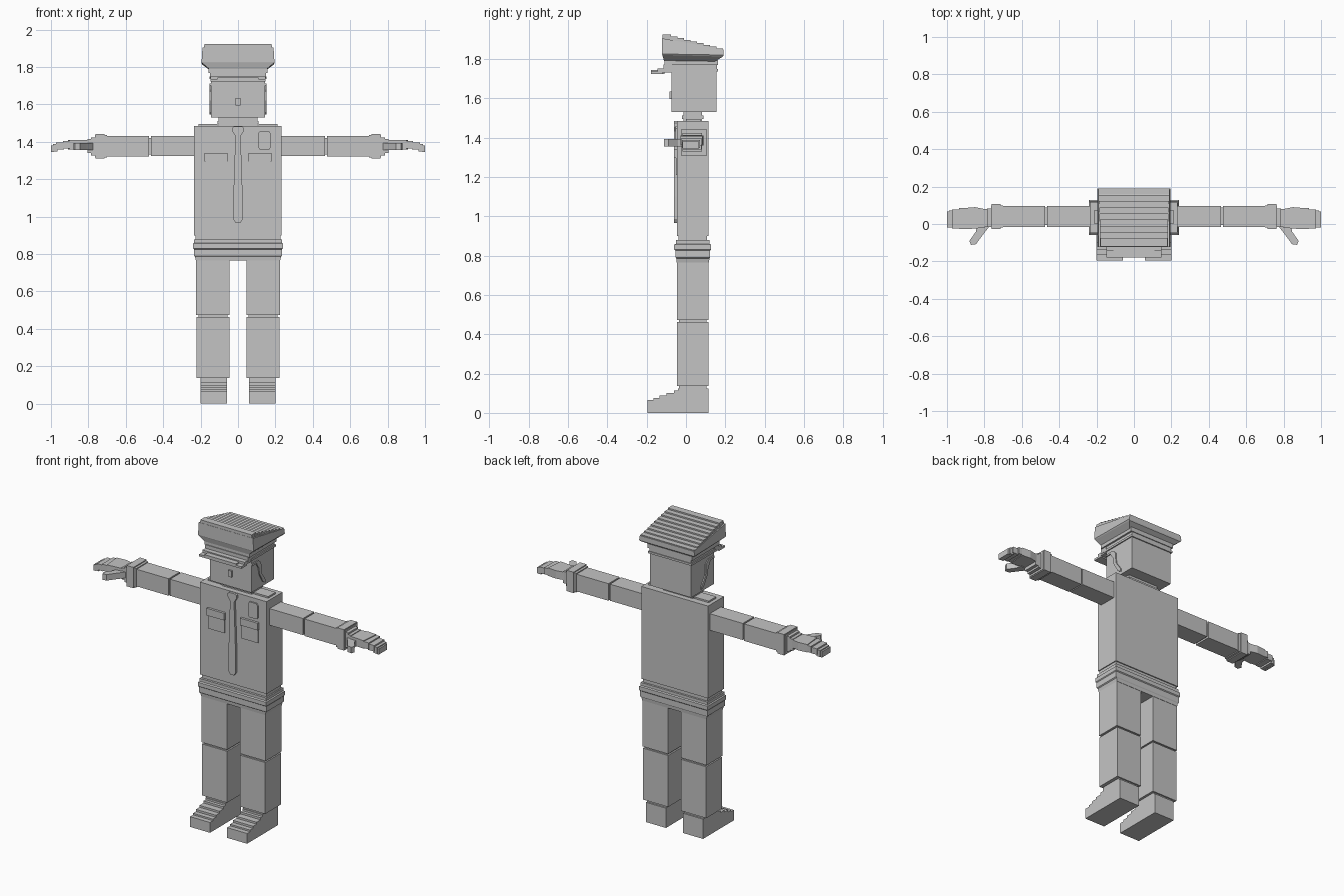
import bpy, bmesh
from mathutils import Matrix

grey = bpy.data.materials.new("light grey")
grey.diffuse_color = (0.55, 0.55, 0.55, 1)


def finish(name, bm):
    bmesh.ops.recalc_face_normals(bm, faces=bm.faces)
    me = bpy.data.meshes.new(name)
    bm.to_mesh(me)
    bm.free()
    me.materials.append(grey)
    ob = bpy.data.objects.new(name, me)
    bpy.context.collection.objects.link(ob)
    return ob


def boxes(name, items, both=False):
    """Each item is x0, x1, y0, y1, z0, z1; both repeats it mirrored in x."""
    bm = bmesh.new()
    for x0, x1, y0, y1, z0, z1 in items:
        for s in ((1, -1) if both else (1,)):
            m = Matrix.Translation((s * (x0 + x1) / 2, (y0 + y1) / 2, (z0 + z1) / 2))
            size = Matrix.Diagonal((x1 - x0, y1 - y0, z1 - z0, 1))
            bmesh.ops.create_cube(bm, size=1, matrix=m @ size)
    return finish(name, bm)


def prism(name, pts, a, b, axis, both=False):
    """Extrude a 2D profile from a to b along the axis (x: y,z  y: x,z  z: x,y)."""
    put = {"x": lambda p, t: (t, p[0], p[1]),
           "y": lambda p, t: (p[0], t, p[1]),
           "z": lambda p, t: (p[0], p[1], t)}[axis]
    bm = bmesh.new()
    for s in ((1, -1) if both else (1,)):
        rings = []
        for t in (a, b):
            ring = []
            for p in pts:
                c = put(p, t)
                ring.append(bm.verts.new((c[0] * s, c[1], c[2])))
            rings.append(ring)
            bm.faces.new(ring)
        n = len(pts)
        for i in range(n):
            j = (i + 1) % n
            bm.faces.new((rings[0][i], rings[0][j], rings[1][j], rings[1][i]))
    return finish(name, bm)


def loft(name, rects):
    """Skin through stacked rectangles: half width, y0, y1, z at y0, z at y1."""
    bm = bmesh.new()
    rings = [[bm.verts.new(c) for c in ((-w, y0, za), (w, y0, za), (w, y1, zb), (-w, y1, zb))]
             for w, y0, y1, za, zb in rects]
    bm.faces.new(rings[0])
    bm.faces.new(rings[-1])
    for lo, hi in zip(rings, rings[1:]):
        for i in range(4):
            j = (i + 1) % 4
            bm.faces.new((lo[i], lo[j], hi[j], hi[i]))
    return finish(name, bm)


B, F = 0.115, -0.045  # back and front of the body

# Shoes with a stepped instep
steps = [(-0.195, 0.065), (-0.165, 0.075), (-0.135, 0.088), (-0.1, 0.1), (-0.06, 0.113)]
profile = [(B, 0.0), (-0.195, 0.0)]
for i, (y, z) in enumerate(steps):
    profile.append((y, z))
    profile.append((steps[i + 1][0] if i < 4 else F + 0.005, z))
profile += [(F + 0.005, 0.125), (B, 0.125)]
prism("shoes", profile, 0.06, 0.2, "x", True)

# Legs with narrow joints
boxes("ankles", [(0.06, 0.2, F + 0.01, B - 0.01, 0.12, 0.14)], True)
boxes("lower_legs", [(0.045, 0.222, F, B, 0.137, 0.463)], True)
boxes("knees", [(0.055, 0.212, F + 0.01, B - 0.01, 0.46, 0.476)], True)
boxes("upper_legs", [(0.045, 0.225, F, B, 0.473, 0.77)], True)

# Hips and belt flare outwards
loft("hips", [(0.225, -0.047, 0.117, 0.765, 0.765), (0.23, -0.049, 0.119, 0.785, 0.785),
              (0.236, -0.053, 0.122, 0.79, 0.79), (0.236, -0.053, 0.122, 0.825, 0.825),
              (0.24, -0.06, 0.127, 0.83, 0.83), (0.24, -0.06, 0.127, 0.855, 0.855),
              (0.234, -0.052, 0.12, 0.86, 0.86), (0.234, -0.052, 0.12, 0.878, 0.878)])
boxes("waist", [(-0.226, 0.226, -0.038, 0.108, 0.87, 0.905)])

# Torso and shirt details
boxes("torso", [(-0.235, 0.232, F, B, 0.9, 1.485)])
boxes("shoulder_straps", [(0.11, 0.212, 0.0, 0.075, 1.48, 1.495)], True)
tie = [(0.012, 0.965), (0.025, 0.985), (0.025, 1.1), (0.014, 1.43), (0.03, 1.455), (0.03, 1.475),
       (0.022, 1.483)]
prism("tie", tie + [(-x, z) for x, z in reversed(tie)], -0.06, F + 0.005, "y")
boxes("pockets", [(0.06, 0.175, -0.052, F + 0.005, 1.21, 1.34),
                  (0.055, 0.18, -0.06, F + 0.005, 1.295, 1.34)], True)
badge = [(0.115, 1.36), (0.168, 1.36), (0.175, 1.37), (0.175, 1.445), (0.165, 1.458),
         (0.118, 1.458), (0.108, 1.445), (0.108, 1.37)]
prism("badge", badge, -0.054, F + 0.005, "y")

# Arms with elbow notch and cuffs
boxes("upper_arms", [(0.225, 0.466, -0.015, 0.097, 1.325, 1.43)], True)
boxes("elbows", [(0.46, 0.482, -0.006, 0.088, 1.333, 1.421)], True)
boxes("forearms", [(0.476, 0.725, -0.015, 0.097, 1.322, 1.43)], True)
boxes("cuffs", [(0.715, 0.762, -0.026, 0.106, 1.31, 1.442),
                (0.7, 0.765, -0.02, 0.1, 1.316, 1.436)], True)

# Hands: wrist, palm, thumb and bent fingers that step down to the tips
boxes("wrists", [(0.76, 0.785, -0.017, 0.082, 1.328, 1.424),
                 (0.785, 0.805, -0.017, 0.08, 1.34, 1.414)], True)
palm = [(0.8, -0.02), (0.9, -0.028), (0.91, 0.085), (0.85, 0.09), (0.8, 0.08)]
prism("palms", palm, 1.36, 1.41, "z", True)
boxes("fingers", [(0.895, 0.935, -0.027, 0.085, 1.364, 1.405),
                  (0.93, 0.972, -0.024, 0.078, 1.359, 1.397),
                  (0.965, 0.99, -0.02, 0.072, 1.348, 1.388),
                  (0.985, 1.0, -0.018, 0.066, 1.345, 1.381)], True)
thumb = [(0.775, -0.015), (0.81, -0.06), (0.845, -0.108), (0.872, -0.112), (0.88, -0.09),
         (0.845, -0.04), (0.84, -0.01)]
prism("thumbs", thumb, 1.355, 1.393, "z", True)

# Neck and head
boxes("neck", [(-0.105, 0.105, -0.012, 0.082, 1.48, 1.535),
               (-0.11, 0.11, -0.02, 0.09, 1.495, 1.512)])
boxes("head", [(-0.145, 0.145, -0.073, 0.155, 1.53, 1.75)])
boxes("nose", [(-0.013, 0.013, -0.084, -0.07, 1.595, 1.635)])
# Ears with temple bar and jaw step
ear = [(-0.07, 1.70), (-0.07, 1.712), (-0.01, 1.712), (0.015, 1.69), (0.02, 1.62), (0.06, 1.565),
       (0.06, 1.545), (0.035, 1.56), (0.0, 1.62), (-0.008, 1.665), (-0.02, 1.68), (-0.03, 1.70)]
prism("ears", ear, 0.14, 0.152, "x", True)

# Cap: band, visor, flared crown and terraced sloping top
boxes("cap_band", [(-0.152, 0.152, -0.082, 0.162, 1.735, 1.748),
                   (-0.146, 0.146, -0.078, 0.157, 1.745, 1.772),
                   (-0.157, 0.157, -0.11, 0.162, 1.768, 1.795)])
boxes("visor", [(-0.11, 0.11, -0.178, -0.11, 1.722, 1.743),
                (-0.148, -0.06, -0.178, -0.12, 1.722, 1.735),
                (0.06, 0.148, -0.178, -0.12, 1.722, 1.735),
                (-0.148, 0.148, -0.145, -0.07, 1.73, 1.75),
                (-0.15, 0.15, -0.115, -0.07, 1.74, 1.772)])
loft("cap_crown", [(0.155, -0.112, 0.145, 1.79, 1.786), (0.19, -0.12, 0.188, 1.82, 1.812),
                   (0.195, -0.122, 0.191, 1.825, 1.82), (0.19, -0.122, 0.191, 1.905, 1.848)])
tiers = []
for k in range(9):
    z = 1.845 + 0.0087 * k
    w = 0.188 - 0.001 * k
    tiers.append((-w, w, -0.12, 0.188 - 0.033 * k, z - 0.014, z + 0.0087))
boxes("cap_top", tiers)
